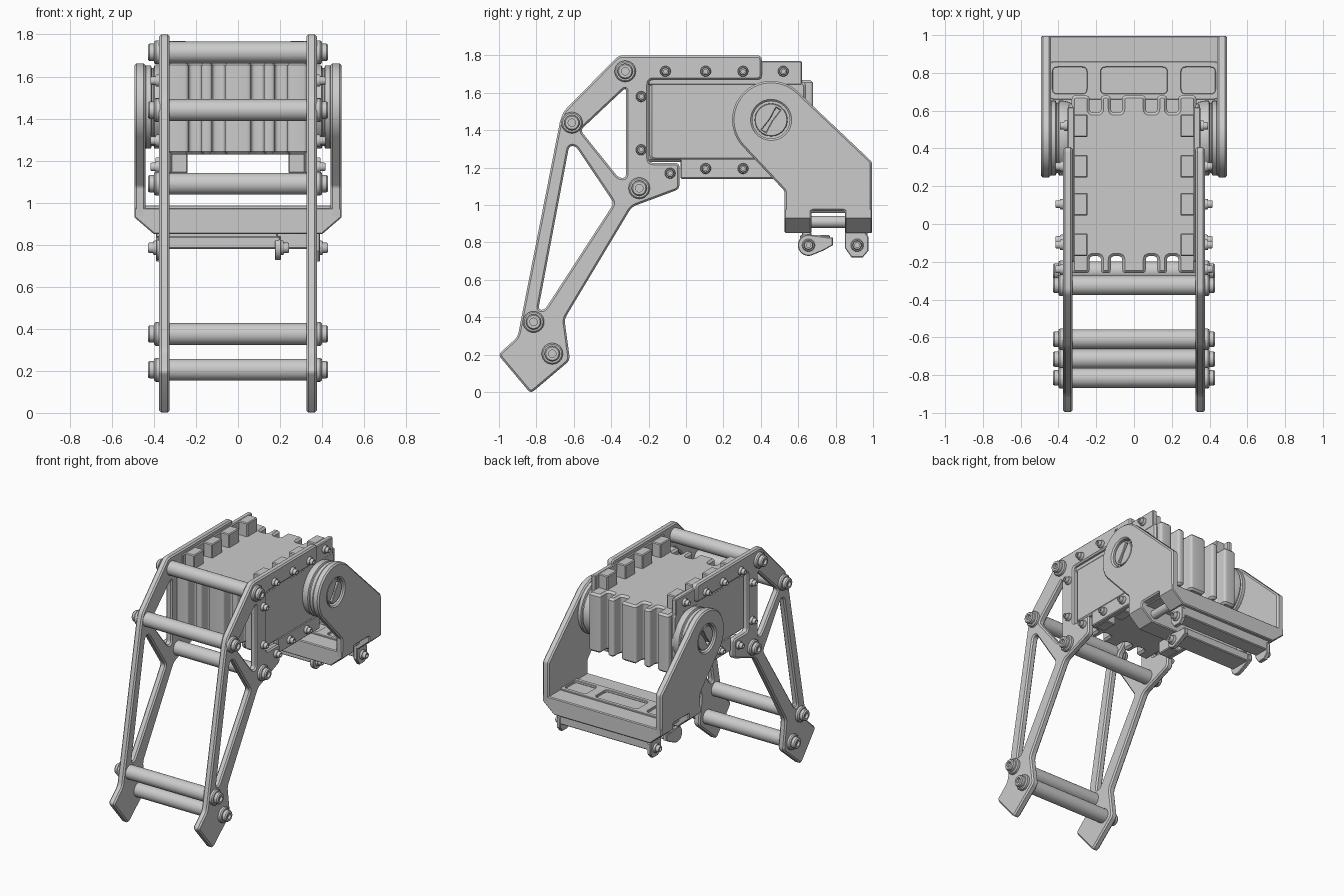
import bpy, bmesh, math
from mathutils import Matrix, Vector

if "Cube" in bpy.data.objects:
    bpy.data.objects.remove(bpy.data.objects["Cube"])

AXES = {'X': Matrix(((0, 0, 1), (1, 0, 0), (0, 1, 0))),   # profile in y,z
        'Y': Matrix(((1, 0, 0), (0, 0, -1), (0, 1, 0))),  # profile in x,z
        'Z': Matrix.Identity(3)}                          # profile in x,y


def finish(name, bm):
    bmesh.ops.remove_doubles(bm, verts=bm.verts, dist=1e-5)
    bmesh.ops.recalc_face_normals(bm, faces=bm.faces)
    me = bpy.data.meshes.new(name)
    bm.to_mesh(me)
    bm.free()
    ob = bpy.data.objects.new(name, me)
    bpy.context.collection.objects.link(ob)
    return ob


def rounded(pts, r, n=4):
    out = []
    for i, p in enumerate(pts):
        p, a, b = Vector(p), Vector(pts[i - 1]), Vector(pts[(i + 1) % len(pts)])
        if r == 0 or (p - a).angle(b - p) < 0.35:
            out.append(p)
            continue
        pa = p + (a - p).normalized() * min(r, (a - p).length * .45)
        pb = p + (b - p).normalized() * min(r, (b - p).length * .45)
        for k in range(n + 1):
            t = k / n
            out.append(pa * (1 - t) ** 2 + p * 2 * t * (1 - t) + pb * t * t)
    return out


def prism(name, pts, lo, hi, axis='X', holes=(), r=0.0, bevel=0.008):
    """Filled, chamfered outline with holes, extruded from lo to hi along an axis."""
    lo, hi = min(lo, hi), max(lo, hi)
    cu = bpy.data.curves.new(name, 'CURVE')
    cu.dimensions, cu.fill_mode = '2D', 'BOTH'
    cu.extrude, cu.bevel_depth = (hi - lo) / 2 - bevel, bevel
    cu.offset, cu.bevel_resolution = -bevel, 0
    for loop in [pts, *holes]:
        loop = rounded(loop, r)
        sp = cu.splines.new('POLY')
        sp.points.add(len(loop) - 1)
        for q, p in zip(sp.points, loop):
            q.co = (p[0], p[1], 0, 1)
        sp.use_cyclic_u = True
    tmp = bpy.data.objects.new(name + "_tmp", cu)
    bpy.context.collection.objects.link(tmp)
    dg = bpy.context.evaluated_depsgraph_get()
    me = bpy.data.meshes.new_from_object(tmp.evaluated_get(dg))
    bpy.data.objects.remove(tmp)
    bm = bmesh.new()
    bm.from_mesh(me)
    bpy.data.meshes.remove(me)
    mid = (lo + hi) / 2 * (-1 if axis == 'Y' else 1)
    for v in bm.verts:
        v.co = AXES[axis] @ (v.co + Vector((0, 0, mid)))
    return finish(name, bm)


def box(name, x, y, z, bevel=0.006):
    x, y, z = sorted(x), sorted(y), sorted(z)
    bm = bmesh.new()
    bmesh.ops.create_cube(bm, size=1)
    for v in bm.verts:
        v.co = [c[0] if k < 0 else c[1] for c, k in zip((x, y, z), v.co)]
    bmesh.ops.bevel(bm, geom=bm.edges[:], offset=bevel, segments=1, affect='EDGES')
    return finish(name, bm)


def lathe(name, prof, y, z, s=1, n=32):
    """Revolve (radius, x) pairs about an axis parallel to x."""
    bm = bmesh.new()
    rings = [[bm.verts.new((s * x, y + r * math.cos(2 * math.pi * k / n),
                            z + r * math.sin(2 * math.pi * k / n))) for k in range(n)]
             for r, x in prof]
    for a, b in zip(rings, rings[1:]):
        for k in range(n):
            bm.faces.new((a[k], a[(k + 1) % n], b[(k + 1) % n], b[k]))
    bm.faces.new(rings[0])
    bm.faces.new(rings[-1])
    return finish(name, bm)


def arc(cy, cz, r, a0, a1, n=32):
    return [(cy + r * math.cos(math.radians(a0 + (a1 - a0) * k / n)),
             cz + r * math.sin(math.radians(a0 + (a1 - a0) * k / n))) for k in range(n + 1)]


def bolt(name, y, z, s, base, k=1.0):
    prof = [(.057, -.02), (.057, .016), (.05, .024), (.041, .024), (.041, .046),
            (.035, .054), (.02, .054), (.02, .036), (.008, .036)]
    lathe(name, [(r * k, base + x * (.5 + k / 2)) for r, x in prof], y, z, s, 24)


PIVOT = (.455, 1.455)
RODS = [(-.325, 1.715), (-.61, 1.44), (-.25, 1.09), (-.815, .375), (-.715, .205)]
PLATE_BOLTS = [(-.11, 1.715), (.105, 1.715), (.305, 1.715), (-.24, 1.58),
               (-.24, 1.295), (-.085, 1.17)]
FLANGE_BOLTS = [(.52, 1.715), (.105, 1.195), (.305, 1.195)]

# Side frame outline and its truss openings
frame = [(-.83, -.008), (-1.005, .20), (-.90, .295), (-.675, 1.44), (-.655, 1.50), (-.36, 1.8),
         (.405, 1.8), (.405, 1.67), (-.2, 1.67), (-.2, 1.225), (-.035, 1.225), (-.035, 1.085),
         (-.29, .99), (-.65, .39), (-.62, .17)]
truss = [[(-.32, 1.63), (-.565, 1.40), (-.36, 1.145), (-.32, 1.145)],
         [(-.625, 1.315), (-.79, .44), (-.755, .44), (-.385, 1.01), (-.59, 1.315)]]

# Swing arm outline
arm = arc(*PIVOT, .208, 46.5, 222.7) + [
    (.527, 1.075), (.527, .925), (.67, .925), (.67, .968), (.85, .968), (.85, .925),
    (.995, .925), (.995, 1.23)]

slot = [(-.07, -.013), (0, -.007), (.07, -.013), (.07, .013), (0, .007), (-.07, .013)]
ca, sa = math.cos(math.radians(57)), math.sin(math.radians(57))
slot = [(PIVOT[0] + u * ca - v * sa, PIVOT[1] + u * sa + v * ca) for u, v in slot]

for s, side in ((1, "right"), (-1, "left")):
    prism(side + "_frame_plate", frame, s * .325, s * .375, holes=truss, r=.025, bevel=.01)
    for y, z in RODS:
        bolt(side + "_rod_bolt", y, z, s, .375)
    for y, z in PLATE_BOLTS:
        bolt(side + "_plate_bolt", y, z, s, .375, .5)
    for y, z in FLANGE_BOLTS:
        bolt(side + "_flange_bolt", y, z, s, .352, .5)
    # Body side cover and toothed mounting rails
    prism(side + "_body_cover", [(-.195, 1.24), (.64, 1.24), (.64, 1.66), (-.195, 1.66)],
          s * .31, s * .35, r=.03, bevel=.012)
    box(side + "_top_rail", (s * .315, s * .352), (-.2, .62), (1.64, 1.77))
    box(side + "_bottom_rail", (s * .315, s * .352), (-.03, .47), (1.14, 1.25))
    for y in (-.11, .105, .305, .52):
        box(side + "_top_tooth", (s * .245, s * .32), (y - .06, y + .06), (1.65, 1.77))
    for y in (.03, .215, .40):
        box(side + "_bottom_tooth", (s * .24, s * .32), (y - .06, y + .06), (1.14, 1.25))
    # Pivot hub, arm and slotted pin
    lathe(side + "_pivot_hub", [(.19, .34), (.198, .375), (.198, .397), (.186, .402), (.186, .41),
                                (.198, .415), (.198, .438), (.19, .445)], *PIVOT, s, 48)
    prism(side + "_swing_arm", arm, s * .44, s * .493, holes=[arc(*PIVOT, .1, 360, 11.25, 31)],
          r=.012, bevel=.01)
    prism(side + "_pivot_pin", arc(*PIVOT, .088, 0, 348.75, 31), s * .44, s * .48,
          holes=[slot], bevel=.004)
    # Clamp screw running between the two cross blocks
    bm = bmesh.new()
    bmesh.ops.create_cone(bm, cap_ends=True, segments=24, radius1=.032, radius2=.032, depth=.2,
                          matrix=Matrix.Translation((s * .38, .76, .91))
                          @ Matrix.Rotation(math.pi / 2, 4, 'X'))
    finish(side + "_clamp_screw", bm)

# Cross rods between the side frames
for y, z in RODS:
    lathe("cross_rod", [(.052, -.335), (.052, .335)], y, z)

# Body block with grooved ends
half = [(-.33, .68)]
for x in (-.205, -.0925, .0925, .205):
    half += [(x - .03, .68), (x - .03, .59), (x + .03, .59), (x + .03, .68)]
half.append((.33, .68))
body = half + [(-x, .42 - y) for x, y in half]
prism("body_block", body, 1.23, 1.668, 'Z', r=.02, bevel=.014)

# Cradle base: two chamfered cross blocks and a pocketed floor
section = [(-.493, .975), (-.493, .93), (-.40, .85), (.40, .85), (.493, .93), (.493, .975)]
prism("cradle_front_block", section, .527, .67, 'Y', bevel=.006)
prism("cradle_rear_block", section, .85, .995, 'Y', bevel=.006)
pockets = [[(a, .69), (a, .83), (b, .83), (b, .69)]
           for a, b in ((-.43, -.25), (-.175, .175), (.25, .43))]
prism("cradle_pocket_frame", [(-.45, .66), (.45, .66), (.45, .86), (-.45, .86)],
      .966, .986, 'Z', holes=pockets, r=.025, bevel=.003)
box("cradle_floor_sheet", (-.45, .45), (.66, .86), (.957, .967), .002)

# Rail clamp under the cradle: front lever and rear jaw
lever = arc(.655, .785, .057, 70, 300, 20) + [(.735, .757), (.785, .785), (.785, .825)]
jaw = [(.85, .855), (.85, .77), (.885, .72), (.945, .72), (.975, .755), (.975, .83), (.955, .855)]
for x in (-.39, .175):
    prism("lever_end", lever, x, x + .03, bevel=.004)
for x in (-.39, .36):
    prism("jaw_end", jaw, x, x + .03, bevel=.004)
box("lever_bar", (-.385, .2), (.61, .77), (.78, .84))
box("lever_mount", (-.37, .19), (.62, .67), (.82, .86))
box("jaw_bar", (-.385, .385), (.855, .97), (.78, .86))
bolt("lever_bolt", .655, .785, 1, .2, .6)
for s in (-1, 1):
    bolt("jaw_bolt", .915, .785, s, .385, .6)

# Smooth round parts, keep hard edges crisp
for ob in bpy.context.scene.objects:
    ob.select_set(True)
    bpy.context.view_layer.objects.active = ob
bpy.ops.object.shade_smooth_by_angle(angle=math.radians(30))
